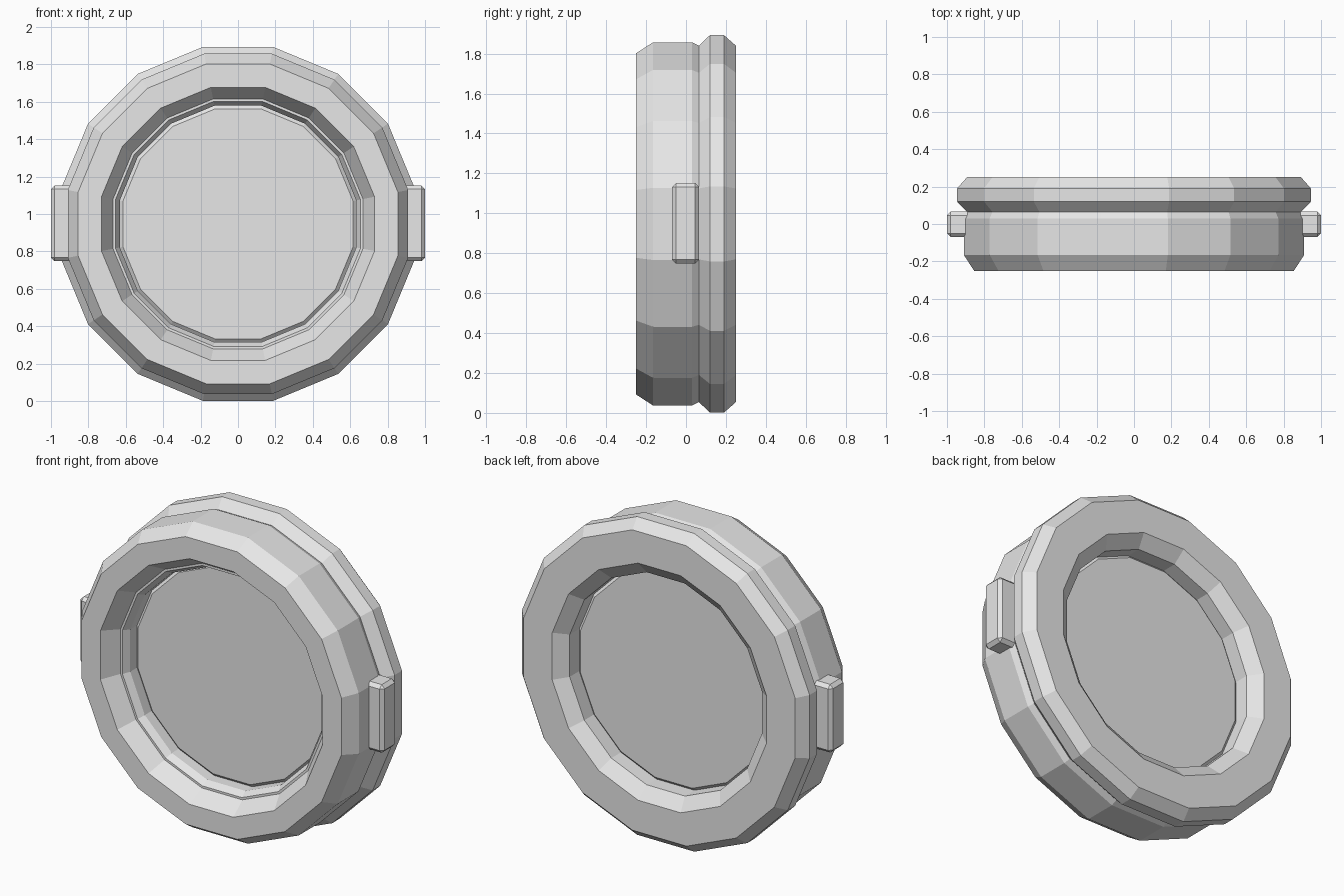
import bpy, bmesh, math
from mathutils import Vector

if "Cube" in bpy.data.objects:
    bpy.data.objects.remove(bpy.data.objects["Cube"], do_unlink=True)

SIDES = 16
CENTRE_Z = 0.947

grey = bpy.data.materials.new("plain_grey")
grey.use_nodes = True
grey.diffuse_color = (0.8, 0.8, 0.8, 1)
grey.node_tree.nodes["Principled BSDF"].inputs["Base Color"].default_value = (0.8, 0.8, 0.8, 1)


def finish(name, bm):
    bmesh.ops.recalc_face_normals(bm, faces=bm.faces)
    mesh = bpy.data.meshes.new(name)
    bm.to_mesh(mesh)
    bm.free()
    mesh.materials.append(grey)
    obj = bpy.data.objects.new(name, mesh)
    bpy.context.collection.objects.link(obj)
    return obj


def lathe(name, profile, closed):
    """Turn (flat radius, y) points about the y axis; open profiles are capped."""
    bm = bmesh.new()
    rings = []
    for flat, y in profile:
        r = flat / math.cos(math.pi / SIDES)
        angles = [(i + 0.5) * math.tau / SIDES for i in range(SIDES)]
        rings.append([bm.verts.new((r * math.cos(a), y, CENTRE_Z + r * math.sin(a)))
                      for a in angles])
    pairs = list(zip(rings, rings[1:]))
    if closed:
        pairs.append((rings[-1], rings[0]))
    else:
        bm.faces.new(rings[0])
        bm.faces.new(rings[-1])
    for a, b in pairs:
        for i in range(SIDES):
            j = (i + 1) % SIDES
            bm.faces.new((a[i], a[j], b[j], b[i]))
    return finish(name, bm)


# Outer frame with a groove and a stepped inner rim
lathe("frame_ring", [
    (0.855, -0.25), (0.91, -0.165), (0.91, 0.03), (0.893, 0.065),
    (0.946, 0.12), (0.946, 0.19), (0.893, 0.25),
    (0.705, 0.25), (0.632, 0.19), (0.632, -0.11),
    (0.655, -0.15), (0.668, -0.15), (0.73, -0.25)], True)

# Pane with chamfered edges
lathe("round_pane", [(0.615, -0.06), (0.632, -0.045),
                     (0.632, 0.10), (0.615, 0.115)], False)

# Side lugs
for name, side in (("left_lug", 1), ("right_lug", -1)):
    bm = bmesh.new()
    bmesh.ops.create_cube(bm, size=1)
    bmesh.ops.scale(bm, vec=Vector((0.14, 0.135, 0.405)), verts=bm.verts)
    bmesh.ops.translate(bm, vec=Vector((side * 0.93, -0.002, CENTRE_Z + 0.003)), verts=bm.verts)
    bmesh.ops.bevel(bm, geom=bm.edges[:], offset=0.02, segments=1, affect='EDGES')
    finish(name, bm)
